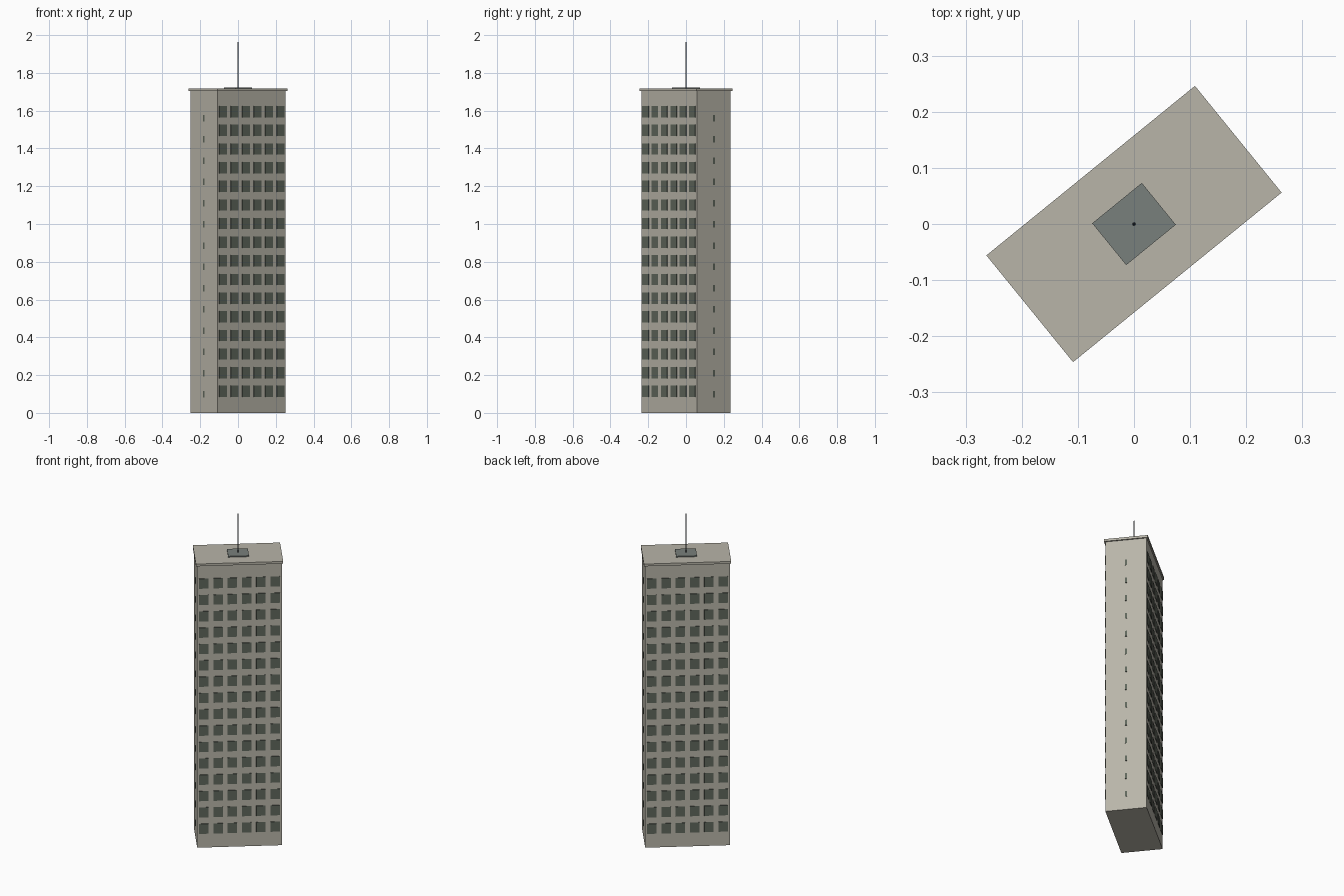
import bpy, bmesh, math
from mathutils import Matrix, Vector

if "Cube" in bpy.data.objects:
    bpy.data.objects.remove(bpy.data.objects["Cube"])

ROT = Matrix.Rotation(math.radians(39.1), 4, 'Z')
L, W, H = 0.464, 0.230, 1.705   # tower length, width, height


def material(name, rgb):
    m = bpy.data.materials.new(name)
    m.diffuse_color = (*rgb, 1)
    m.use_nodes = True
    m.node_tree.nodes["Principled BSDF"].inputs["Base Color"].default_value = m.diffuse_color
    return m


CONCRETE = material("warm_concrete", (0.48, 0.46, 0.395))
GLASS = material("dark_window", (0.115, 0.135, 0.108))
HATCH = material("grey_green_metal", (0.19, 0.215, 0.20))
STEEL = material("mast_steel", (0.10, 0.12, 0.14))


def add_box(bm, centre, size):
    bmesh.ops.create_cube(bm, size=1, matrix=Matrix.Translation(centre) @ Matrix.Diagonal((*size, 1)))


def finish(bm, name, mat):
    bm.transform(ROT)
    me = bpy.data.meshes.new(name)
    bm.to_mesh(me)
    bm.free()
    me.materials.append(mat)
    ob = bpy.data.objects.new(name, me)
    bpy.context.collection.objects.link(ob)
    return ob


def box(name, z0, z1, sx, sy, mat):
    bm = bmesh.new()
    add_box(bm, Vector((0, 0, (z0 + z1) / 2)), (sx, sy, z1 - z0))
    return finish(bm, name, mat)


# Tower, roof slab and rooftop plate
box("tower", 0, H, L, W, CONCRETE)
box("roof_slab", 1.703, 1.717, 0.479, 0.245, CONCRETE)
box("rooftop_plate", 1.716, 1.723, 0.114, 0.096, HATCH)

# Window grid on both long sides: 6 columns, 16 rows
bm = bmesh.new()
for side in (-1, 1):
    for c in range(6):
        for r in range(16):
            add_box(bm, Vector(((c - 2.5) * 0.0785, side * W / 2, 0.114 + r * 0.0987)),
                    (0.052, 0.006, 0.060))
finish(bm, "long_side_windows", GLASS)

# Narrow slits on both short sides: 14 rows
bm = bmesh.new()
for side in (-1, 1):
    for r in range(14):
        add_box(bm, Vector((side * L / 2, 0, 0.098 + r * 0.1125)), (0.006, 0.012, 0.034))
finish(bm, "short_side_slits", GLASS)

# Tapered mast
bm = bmesh.new()
bmesh.ops.create_cone(bm, cap_ends=True, segments=8, radius1=0.0035, radius2=0.001,
                      depth=0.28, matrix=Matrix.Translation((0, 0, 1.86)))
finish(bm, "mast", STEEL)
